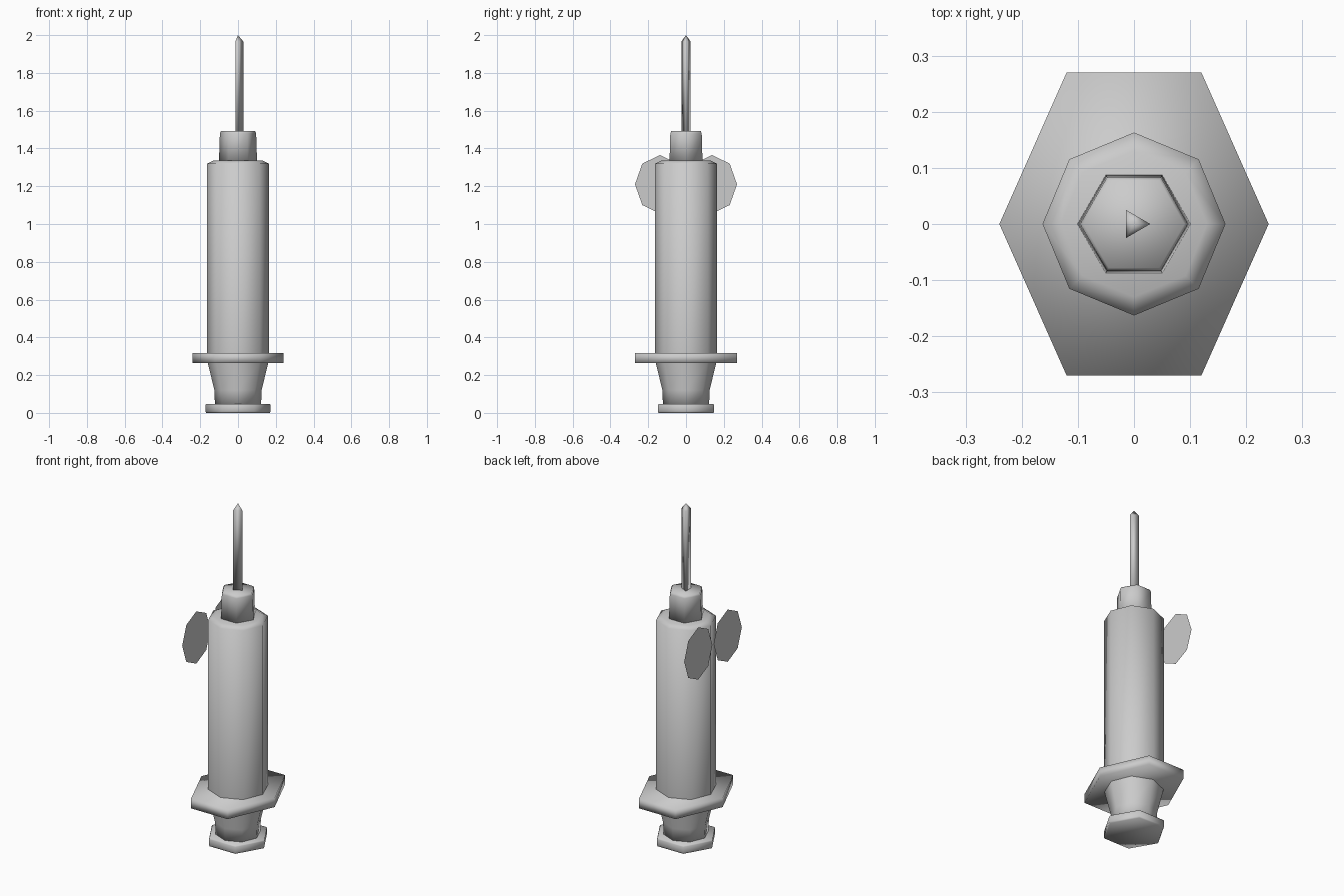
import bpy, bmesh
from math import cos, sin, pi

if "Cube" in bpy.data.objects:
    bpy.data.objects.remove(bpy.data.objects["Cube"])


def lathe(name, sides, profile, y_scale=1.0):
    """Stack of n-sided rings (radius, z), first corner on +x, capped at both ends."""
    bm = bmesh.new()
    rings = []
    for r, z in profile:
        if r == 0:
            rings.append([bm.verts.new((0, 0, z))])
        else:
            rings.append([bm.verts.new((r * cos(2 * pi * i / sides),
                                        r * sin(2 * pi * i / sides) * y_scale, z))
                          for i in range(sides)])
    for a, b in zip(rings, rings[1:]):
        for i in range(sides):
            j = (i + 1) % sides
            if len(b) == 1:
                bm.faces.new((a[i], a[j], b[0]))
            else:
                bm.faces.new((a[i], a[j], b[j], b[i]))
    bm.faces.new(rings[0][::-1])
    if len(rings[-1]) > 1:
        bm.faces.new(rings[-1])
    return finish(name, bm)


def finish(name, bm):
    for f in bm.faces:
        f.smooth = True
    mesh = bpy.data.meshes.new(name)
    bm.to_mesh(mesh)
    bm.free()
    obj = bpy.data.objects.new(name, mesh)
    bpy.context.collection.objects.link(obj)
    return obj


# Plunger: hexagonal thumb rest
lathe("thumb_rest", 6, [(0.168, 0), (0.172, 0.008), (0.172, 0.042), (0.168, 0.048)])

# Barrel with tapered lower neck and chamfered shoulder
lathe("barrel", 8, [(0.122, 0.04), (0.125, 0.12), (0.16, 0.265),
                    (0.163, 0.32), (0.163, 1.32), (0.13, 1.336)])

# Finger flange: stretched hexagon
lathe("finger_flange", 6, [(0.24, 0.263), (0.24, 0.318)], y_scale=1.3)

# Needle hub
lathe("needle_hub", 6, [(0.101, 1.325), (0.096, 1.48), (0.09, 1.492)])

# Three-sided needle with a pointed tip
lathe("needle", 3, [(0.029, 1.48), (0.029, 1.965), (0, 2.0)])

# Pair of flat oval discs on the left side of the barrel
for side, label in ((-1, "front"), (1, "back")):
    bm = bmesh.new()
    bm.faces.new([bm.verts.new((-0.177,
                                side * 0.138 - 0.132 * cos(pi * i / 4),
                                1.21 + 0.155 * sin(pi * i / 4))) for i in range(8)])
    bm.normal_update()
    for f in bm.faces:
        if f.normal.x > 0:
            f.normal_flip()
    finish("side_disc_" + label, bm)
